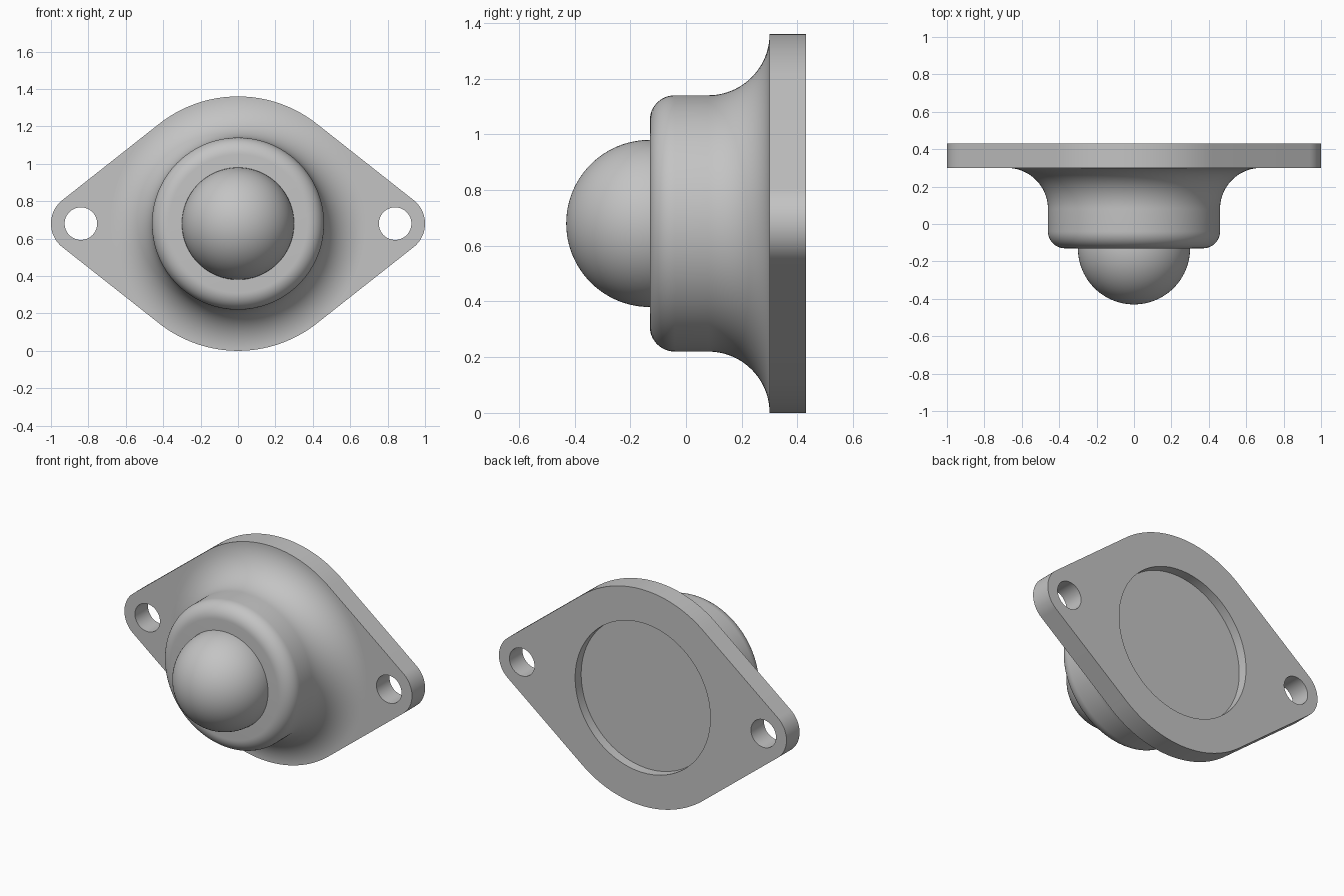
import bpy, bmesh
from math import sin, cos, pi, acos
from mathutils import Matrix

cube = bpy.data.objects.get("Cube")
if cube:
    bpy.data.objects.remove(cube)

CZ = 0.68                      # height of the shared axis
FRONT, SEAT, BACK = -0.13, 0.30, 0.43
R_PLATE, R_BODY, R_BALL = 0.68, 0.46, 0.30
X_EAR, R_EAR, R_HOLE = 0.84, 0.16, 0.087
R_RECESS, RECESS_DEPTH = 0.47, 0.06

grey = bpy.data.materials.new("light grey metal")
grey.use_nodes = True
colour = (0.55, 0.55, 0.55, 1)
grey.diffuse_color = colour
grey.node_tree.nodes["Principled BSDF"].inputs["Base Color"].default_value = colour


def finish(name, bm):
    bmesh.ops.recalc_face_normals(bm, faces=bm.faces)
    mesh = bpy.data.meshes.new(name)
    bm.to_mesh(mesh)
    bm.free()
    mesh.materials.append(grey)
    obj = bpy.data.objects.new(name, mesh)
    bpy.context.collection.objects.link(obj)
    return obj


def smooth(obj):
    bpy.ops.object.select_all(action='DESELECT')
    obj.select_set(True)
    bpy.context.view_layer.objects.active = obj
    bpy.ops.object.shade_smooth_by_angle(angle=pi / 6)


def arc(cx, cy, r, a0, a1, n):
    return [(cx + r * cos(a0 + (a1 - a0) * i / n),
             cy + r * sin(a0 + (a1 - a0) * i / n)) for i in range(n + 1)]


def prism(name, outline, y0, y1):
    """Extrude an x-z outline along y."""
    bm = bmesh.new()
    face = bm.faces.new([bm.verts.new((x, y0, CZ + z)) for x, z in outline])
    ext = bmesh.ops.extrude_face_region(bm, geom=[face])["geom"]
    verts = [v for v in ext if isinstance(v, bmesh.types.BMVert)]
    bmesh.ops.translate(bm, verts=verts, vec=(0, y1 - y0, 0))
    return finish(name, bm)


def lathe(name, profile, steps=128):
    """Spin a (radius, y) profile around the axis."""
    bm = bmesh.new()
    verts = [bm.verts.new((r, y, CZ)) for r, y in profile]
    edges = [bm.edges.new(pair) for pair in zip(verts, verts[1:])]
    bmesh.ops.spin(bm, geom=verts + edges, cent=(0, 0, CZ), axis=(0, 1, 0),
                   angle=2 * pi, steps=steps)
    bmesh.ops.remove_doubles(bm, verts=bm.verts, dist=0.0001)
    obj = finish(name, bm)
    smooth(obj)
    return obj


# Flange plate: large round middle joined by tangent lines to two ears
t = acos((R_PLATE - R_EAR) / X_EAR)
outline = (arc(X_EAR, 0, R_EAR, -t, t, 24)
           + arc(0, 0, R_PLATE, t, pi - t, 48)
           + arc(-X_EAR, 0, R_EAR, pi - t, pi + t, 24)
           + arc(0, 0, R_PLATE, pi + t, 2 * pi - t, 48))
plate = prism("flange_plate", outline, SEAT, BACK)

# Bolt holes and the shallow back recess
cuts = [("left_hole_cutter", X_EAR, R_HOLE, SEAT - 0.1),
        ("right_hole_cutter", -X_EAR, R_HOLE, SEAT - 0.1),
        ("recess_cutter", 0, R_RECESS, BACK - RECESS_DEPTH)]
bpy.context.view_layer.objects.active = plate
for name, x, r, y in cuts:
    cutter = prism(name, arc(x, 0, r, 0, 2 * pi, 96)[:-1], y, BACK + 0.1)
    mod = plate.modifiers.new(name, 'BOOLEAN')
    mod.operation, mod.solver, mod.object = 'DIFFERENCE', 'EXACT', cutter
    bpy.ops.object.modifier_apply(modifier=name)
    bpy.data.objects.remove(cutter)
smooth(plate)

# Housing: rounded front lip, straight wall, concave flare into the plate
lip, flare = 0.09, R_PLATE - R_BODY
lathe("housing",
      [(0, FRONT)]
      + arc(R_BODY - lip, FRONT + lip, lip, -pi / 2, 0, 12)
      + arc(R_PLATE, SEAT - flare, flare, pi, pi / 2, 24))

# Ball: front half exposed
bm = bmesh.new()
bmesh.ops.create_uvsphere(bm, u_segments=96, v_segments=48, radius=R_BALL,
                          matrix=Matrix.Translation((0, FRONT, CZ)) @ Matrix.Rotation(pi / 2, 4, 'X'))
smooth(finish("ball", bm))
